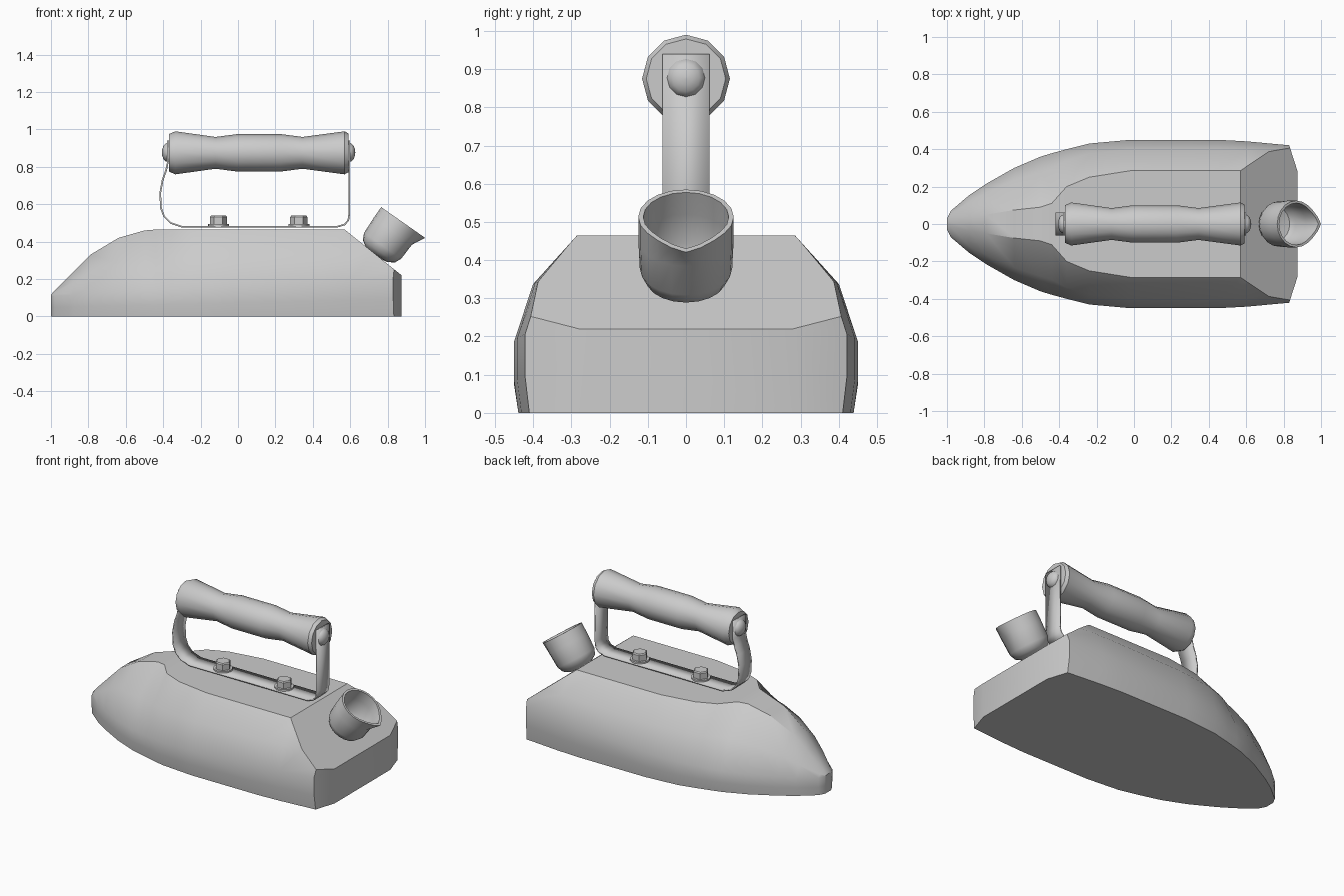
import bpy, bmesh, math
from mathutils import Vector, Matrix

cube = bpy.data.objects.get("Cube")
if cube:
    bpy.data.objects.remove(cube, do_unlink=True)

GREY = (0.6, 0.6, 0.6, 1.0)
metal = bpy.data.materials.new("plain grey")
metal.use_nodes = True
metal.diffuse_color = GREY
metal.node_tree.nodes["Principled BSDF"].inputs["Base Color"].default_value = GREY


def finish(name, bm, angle=30):
    """Turn a bmesh into a shaded object with the grey material."""
    bmesh.ops.remove_doubles(bm, verts=bm.verts, dist=0.0005)
    bmesh.ops.recalc_face_normals(bm, faces=bm.faces)
    mesh = bpy.data.meshes.new(name)
    bm.to_mesh(mesh)
    bm.free()
    mesh.materials.append(metal)
    ob = bpy.data.objects.new(name, mesh)
    bpy.context.collection.objects.link(ob)
    bpy.ops.object.select_all(action='DESELECT')
    ob.select_set(True)
    bpy.context.view_layer.objects.active = ob
    bpy.ops.object.shade_smooth_by_angle(angle=math.radians(angle))
    return ob


def loft(bm, rings, closed):
    """Bridge rings of points; closed rings get end caps."""
    loops = [[bm.verts.new(p) for p in ring] for ring in rings]
    n = len(loops[0])
    for a, b in zip(loops, loops[1:]):
        for i in range(n if closed else n - 1):
            j = (i + 1) % n
            bm.faces.new((a[i], a[j], b[j], b[i]))
    if closed:
        bm.faces.new(loops[0])
        bm.faces.new(loops[-1])


def lathe(name, profile, centre, axis, sides, angle=30, lip=None):
    """Spin (radius, height) pairs round an axis lying in the xz plane."""
    d = Vector(axis).normalized()
    e = Vector((d.z, 0, -d.x))
    f = Vector((0, 1, 0))
    rings = []
    for r, h in profile:
        ring = []
        for i in range(sides):
            t = 2 * math.pi * i / sides
            s = lip(t, h) if lip else 1
            ring.append(Vector(centre) + d * h + e * (r * s * math.cos(t)) + f * (r * math.sin(t)))
        rings.append(ring)
    bm = bmesh.new()
    loft(bm, rings, True)
    return finish(name, bm, angle)


# Body: cross-sections from nose to heel (x, half width, top height, top half width)
stations = [
    (-1.0, .03, .115, .01), (-.98, .07, .14, .015), (-.88, .155, .24, .035),
    (-.79, .215, .33, .05), (-.64, .3, .42, .075), (-.5, .36, .46, .09),
    (-.44, .378, .465, .11), (-.36, .4, .465, .2), (-.24, .43, .465, .25),
    (-.02, .45, .465, .285), (.45, .45, .465, .285), (.6, .442, .465, .285),
    (.95, .41, .465, .285)]
rings = []
for x, w, top, t in stations:
    crease = .11 + .053 * (x + 1)
    half = [(.975 * w, 0), (w, .45 * crease), (w, crease),
            (t + .7 * (w - t), crease + .54 * (top - crease)), (t, top)]
    rings.append([(x, y, z) for y, z in half] + [(x, -y, z) for y, z in reversed(half)])
bm = bmesh.new()
loft(bm, rings, True)

# Heel: slice off the sloping back, the rear wall and its angled corners
for point, normal in [((.57, 0, .465), (.245, 0, .305)), ((.875, 0, 0), (1, 0, 0)),
                      ((.875, .28, 0), (.045, .14, 0)), ((.875, -.28, 0), (.045, -.14, 0))]:
    if normal[1]:
        normal = (.14, math.copysign(.045, normal[1]), 0)
    cut = bmesh.ops.bisect_plane(bm, geom=bm.verts[:] + bm.edges[:] + bm.faces[:],
                                 plane_co=point, plane_no=normal, clear_outer=True)
    edges = [g for g in cut["geom_cut"] if isinstance(g, bmesh.types.BMEdge)]
    bmesh.ops.contextual_create(bm, geom=edges)
finish("body", bm, 28)

# Strap: bent metal ribbon carrying the handle
path = [(-.374, .94), (-.374, .83), (-.385, .78), (-.403, .73), (-.416, .66), (-.412, .58),
        (-.395, .535), (-.36, .5), (-.3, .48), (.53, .48), (.57, .492), (.59, .515),
        (.595, .55), (.595, .94)]
bm = bmesh.new()
loft(bm, [[(x, -.061, z), (x, .061, z)] for x, z in path], False)
strap = finish("handle_strap", bm, 35)
solid = strap.modifiers.new("thickness", 'SOLIDIFY')
solid.thickness = .009
solid.offset = 0

# Grip: turned handle with flared ends
lathe("handle_grip", [(.1, -.37), (.115, -.335), (.085, -.12), (.1, -.005), (.1, .23),
                      (.085, .345), (.115, .57), (.104, .59)], (0, 0, .875), (1, 0, 0), 12, 35)

# Rivets: domed caps on both strap ends
dome = [(.051, 0), (.048, .012), (.036, .024), (.018, .031), (.002, .033)]
for name, x, side in [("left_rivet", .594, 1), ("right_rivet", -.374, -1)]:
    lathe(name, dome, (x, 0, .877), (side, 0, 0), 12, 45)

# Bolts: washer and hexagonal head
for i, x in enumerate((-.105, .325)):
    lathe(f"washer_{i + 1}", [(.056, 0), (.056, .012)], (x, 0, .483), (0, 0, 1), 16)
    lathe(f"bolt_head_{i + 1}", [(.046, 0), (.046, .037), (.04, .044)],
          (x, 0, .495), (0, 0, 1), 6, 20)


# Spout: tilted hollow cup with a pouring lip
def lip(t, h):
    a = min(t, 2 * math.pi - t)
    return 1 + .29 * max(0, 1 - a / .8) * max(0, 1 + h / .07)


lathe("filler_cup", [(.03, -.228), (.07, -.222), (.105, -.2), (.121, -.165), (.125, -.07),
                     (.125, 0), (.112, 0), (.112, -.07), (.108, -.16), (.09, -.19), (.03, -.205)],
      (.868, 0, .513), (.575, 0, .82), 20, 40, lip)
